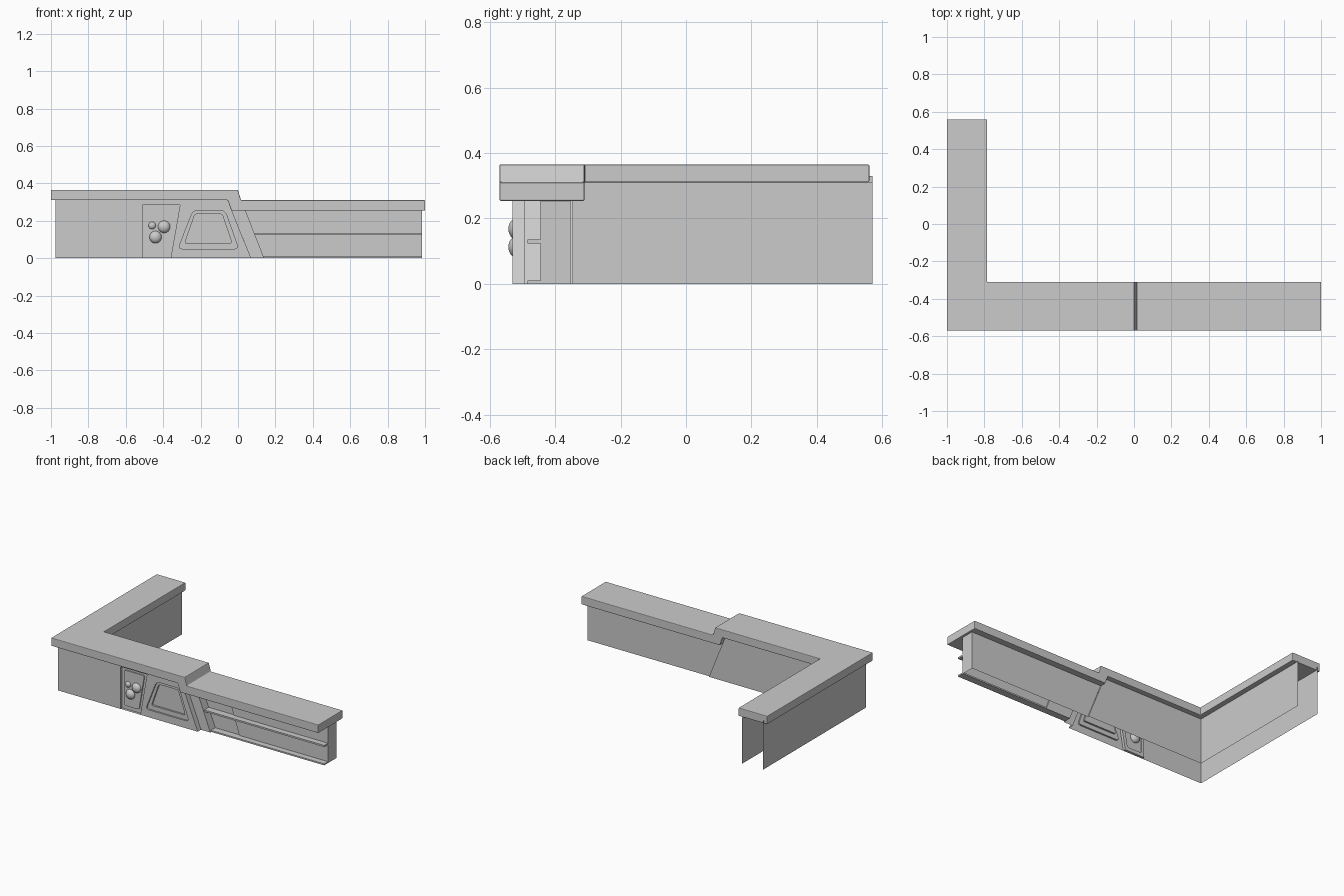
import bpy, bmesh
from mathutils import Vector

if "Cube" in bpy.data.objects:
    bpy.data.objects.remove(bpy.data.objects["Cube"])


def make(name, verts, faces):
    me = bpy.data.meshes.new(name)
    bm = bmesh.new()
    vs = [bm.verts.new(v) for v in verts]
    for f in faces:
        bm.faces.new([vs[i] for i in f])
    bmesh.ops.remove_doubles(bm, verts=bm.verts[:], dist=1e-5)
    bmesh.ops.recalc_face_normals(bm, faces=bm.faces[:])
    bm.to_mesh(me)
    bm.free()
    ob = bpy.data.objects.new(name, me)
    bpy.context.collection.objects.link(ob)
    return ob


def sheet(name, *polys):
    """Thin panels, one face per list of 3D points."""
    verts, faces = [], []
    for p in polys:
        faces.append(range(len(verts), len(verts) + len(p)))
        verts += p
    return make(name, verts, faces)


def at(y, pts):
    return [(x, y, z) for x, z in pts]


def step(a, b, y0, y1):
    """Side wall along the line a-b running from depth y0 to y1."""
    return [(a[0], y0, a[1]), (b[0], y0, b[1]), (b[0], y1, b[1]), (a[0], y1, a[1])]


def prism(name, pts, y0, y1):
    n = len(pts)
    sides = [(i, (i + 1) % n, (i + 1) % n + n, i + n) for i in range(n)]
    return make(name, at(y0, pts) + at(y1, pts), [range(n), range(n, 2 * n)] + sides)


def box(name, x0, x1, y0, y1, z0, z1):
    return prism(name, [(x0, z0), (x1, z0), (x1, z1), (x0, z1)], y0, y1)


def rounded(quad, r, n=5):
    """Quad outline with n points around each corner."""
    out = []
    for i in range(4):
        c, a, b = Vector(quad[i]), Vector(quad[i - 1]), Vector(quad[(i + 1) % 4])
        p, q = c + (a - c).normalized() * r, c + (b - c).normalized() * r
        for k in range(n):
            t = k / (n - 1)
            out.append(tuple(p * (1 - t) ** 2 + c * 2 * t * (1 - t) + q * t * t))
    return out


def nested(name, rings):
    """Panel made of nested outlines (quad, corner radius, depth), last one filled."""
    verts, faces = [], []
    for quad, r, y in rings:
        verts += at(y, rounded(quad, r))
    n = 20
    for j in range(len(rings) - 1):
        for i in range(n):
            a, b = j * n + i, j * n + (i + 1) % n
            if (Vector(verts[a]) - Vector(verts[b])).length < 1e-6:
                # square corner: a triangle is enough
                if (Vector(verts[a + n]) - Vector(verts[b + n])).length > 1e-6:
                    faces.append((a, b + n, a + n))
            else:
                faces.append((a, b, b + n, a + n))
    faces.append(range((len(rings) - 1) * n, len(rings) * n))
    return make(name, verts, faces)


FRONT, BAND, SHELF, RIGHT = -0.53, -0.495, -0.445, 0.985
s1 = [(-0.055, 0.31), (0.07, 0)]      # slanted seam beside the raised half
s2 = [(0.04, 0.255), (0.14, 0)]       # slanted edge of the shelf bay
s3 = [(0.24, 0.255), (0.325, 0)]      # slanted joint in the bay

# countertop: stepped run joined with the side wing, edges softened
top = prism("countertop", [(-1, 0.31), (-1, 0.365), (0, 0.365), (0.016, 0.31), (1, 0.31),
                           (1, 0.254), (-0.035, 0.254), (-0.055, 0.31)], -0.57, -0.31)
wing = box("countertop_wing_helper", -1, -0.785, -0.4, 0.56, 0.31, 0.365)
join = top.modifiers.new("join", 'BOOLEAN')
join.operation, join.solver, join.object = 'UNION', 'EXACT', wing
soft = top.modifiers.new("soft", 'BEVEL')
soft.width, soft.segments, soft.limit_method = 0.004, 2, 'ANGLE'
bpy.context.view_layer.objects.active = top
top.select_set(True)
for m in ("join", "soft"):
    bpy.ops.object.modifier_apply(modifier=m)
bpy.data.objects.remove(wing)

# outer walls
sheet("outer_wall",
      [(-0.975, FRONT, 0), (-0.975, 0.57, 0), (-0.975, 0.57, 0.33), (-0.975, FRONT, 0.33)],
      at(FRONT, [(-0.975, 0), (-0.51, 0), (-0.51, 0.33), (-0.975, 0.33)]),
      at(FRONT, [(-0.51, 0.285), (-0.31, 0.285), (-0.3056, 0.31), (-0.51, 0.31)]))

# inner walls
IN, IN2 = -0.345, -0.353
sheet("inner_wall",
      [(-0.82, IN, 0), (-0.82, 0.57, 0), (-0.82, 0.57, 0.312), (-0.82, IN, 0.312)],
      at(IN, [(-0.82, 0), s1[1], s1[0], (-0.82, 0.31)]),
      step(*s1, IN, IN2),
      at(IN2, [s1[1], (RIGHT, 0), (RIGHT, 0.256), (-0.033, 0.256)]))

# button panel recess with a raised rounded plate
bay = [(-0.51, 0.285), (-0.31, 0.285), (-0.36, 0), (-0.51, 0)]
plate = [(-0.49, 0.265), (-0.338, 0.265), (-0.378, 0.025), (-0.49, 0.025)]
nested("button_panel", [(bay, 0, FRONT), (bay, 0, -0.512), (plate, 0.015, -0.512),
                        (plate, 0.015, -0.519)])

# round buttons
for i, (x, z, r) in enumerate([(-0.395, 0.168, 0.033), (-0.459, 0.175, 0.02),
                               (-0.441, 0.113, 0.033)]):
    bpy.ops.mesh.primitive_uv_sphere_add(segments=24, ring_count=12, radius=r,
                                         location=(x, -0.517, z))
    ob = bpy.context.object
    ob.name = f"button_{i + 1}"
    ob.scale.y = 0.78
    bpy.ops.object.shade_smooth()

# panel with the double trapezoid recess
face = [(-0.3056, 0.31), s1[0], s1[1], (-0.36, 0)]
outer = [(-0.24, 0.255), (-0.07, 0.255), (0.003, 0.05), (-0.32, 0.05)]
inner = [(-0.23, 0.236), (-0.085, 0.236), (-0.032, 0.08), (-0.285, 0.08)]
nested("trapezoid_panel", [(face, 0, FRONT), (outer, 0.025, FRONT), (outer, 0.025, -0.519),
                           (inner, 0.012, -0.519), (inner, 0.012, -0.507)])

# slanted band, shelf bay back and right end
sheet("shelf_bay",
      step(*s1, FRONT, BAND),
      at(BAND, [(-0.033, 0.256), s2[0], s2[1], s1[1]]),
      step(*s2, BAND, -0.438),
      at(-0.438, [s2[0], s3[0], s3[1], s2[1]]),
      step(*s3, -0.438, SHELF),
      at(SHELF, [s3[0], (RIGHT, 0.255), (RIGHT, 0), s3[1]]),
      [(RIGHT, SHELF, 0), (RIGHT, IN2, 0), (RIGHT, IN2, 0.256), (RIGHT, SHELF, 0.256)])

# shelves, left ends following the slant
for name, z0, z1 in (("bottom_shelf", 0, 0.01), ("middle_shelf", 0.124, 0.135)):
    x0, x1 = (0.14 - z * 0.1 / 0.255 for z in (z0, z1))
    prism(name, [(x0, z0), (RIGHT, z0), (RIGHT, z1), (x1, z1)], -0.485, -0.438)
